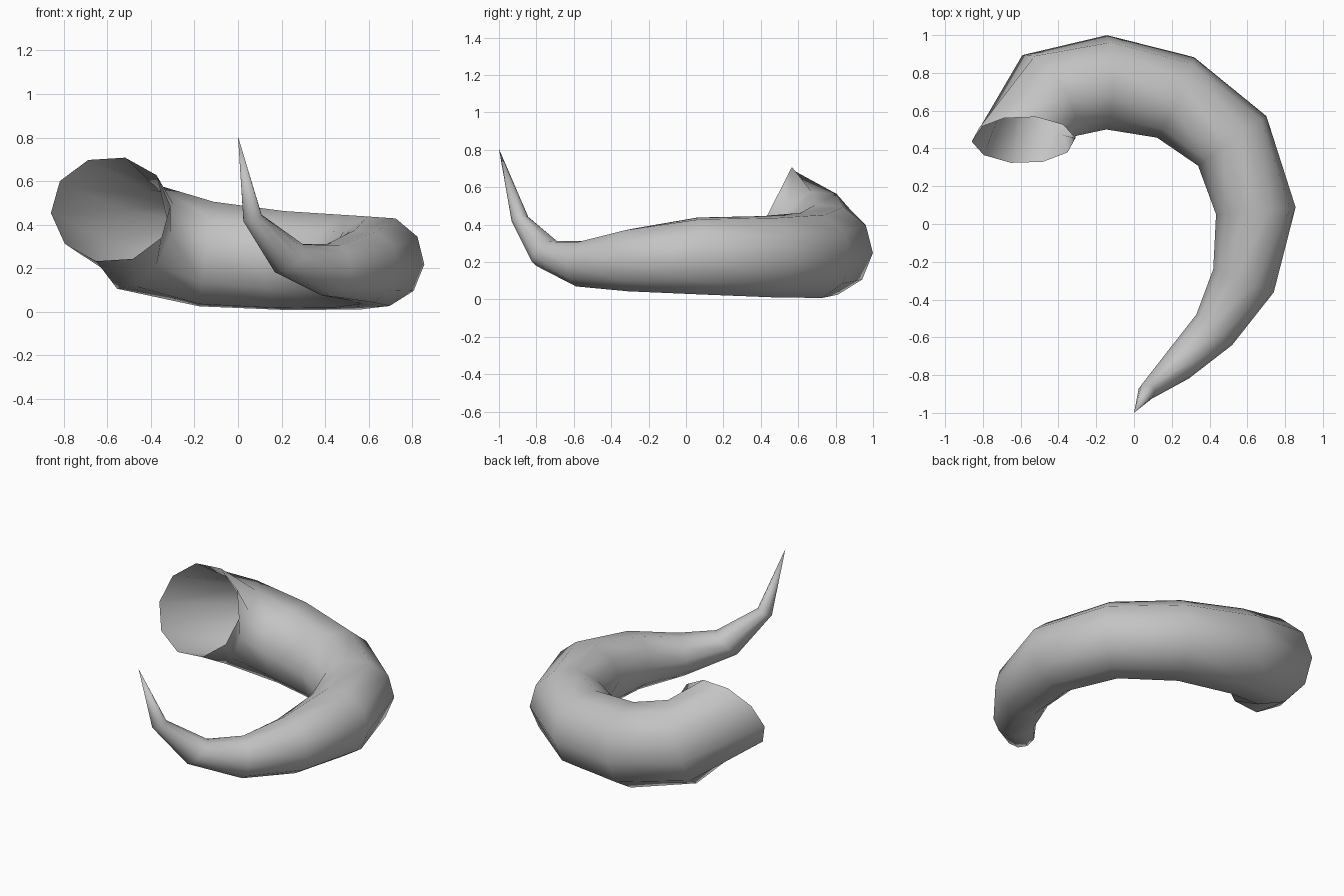
import bpy, bmesh
from math import radians, cos, sin, tau
from mathutils import Vector

if "Cube" in bpy.data.objects:
    bpy.data.objects.remove(bpy.data.objects["Cube"])

SIDES = 10
ROLL = radians(-4)

# Rings along the horn: centre x, y, z, radius, heading, pitch (degrees)
RINGS = [
    (-.585, .445, .47, .275, 90, -27),
    (-.45, .68, .34, .257, 32, -20),
    (-.145, .75, .265, .25, -1, -8),
    (.22, .67, .235, .235, -25, -4),
    (.52, .44, .228, .224, -54, 0),
    (.645, .07, .232, .212, -85, -1),
    (.58, -.30, .21, .172, -111, -2),
    (.425, -.56, .19, .125, -130, 5),
    (.235, -.745, .245, .092, -140, 42),
    (.067, -.888, .43, .046, -140, 68),
]
TIP = (0, -1, .805)

# Flat grey horn material
horn_grey = bpy.data.materials.new("horn grey")
horn_grey.use_nodes = True
colour = (.55, .55, .55, 1)
horn_grey.diffuse_color = colour
horn_grey.node_tree.nodes["Principled BSDF"].inputs["Base Color"].default_value = colour


def add_ring(bm, x, y, z, radius, heading, pitch):
    """Ring of vertices square to the horn's direction, starting on the outer side."""
    h, p = radians(heading), radians(pitch)
    outward = Vector((-sin(h), cos(h), 0))
    up = Vector((-sin(p) * cos(h), -sin(p) * sin(h), cos(p)))
    centre = Vector((x, y, z))
    angles = [ROLL + tau * i / SIDES for i in range(SIDES)]
    return [bm.verts.new(centre + radius * (cos(a) * outward + sin(a) * up)) for a in angles]


# Hollow, curling horn: open at the wide end, closed to a point at the tip
bm = bmesh.new()
rings = [add_ring(bm, *ring) for ring in RINGS]
for near, far in zip(rings, rings[1:]):
    for i in range(SIDES):
        j = (i + 1) % SIDES
        bm.faces.new((near[i], near[j], far[j], far[i]))
tip = bm.verts.new(TIP)
for i in range(SIDES):
    bm.faces.new((rings[-1][i], rings[-1][(i + 1) % SIDES], tip))
bmesh.ops.recalc_face_normals(bm, faces=bm.faces[:])
for face in bm.faces:
    face.smooth = True

mesh = bpy.data.meshes.new("curled_horn")
bm.to_mesh(mesh)
bm.free()
mesh.materials.append(horn_grey)
horn = bpy.data.objects.new("curled_horn", mesh)
bpy.context.collection.objects.link(horn)
